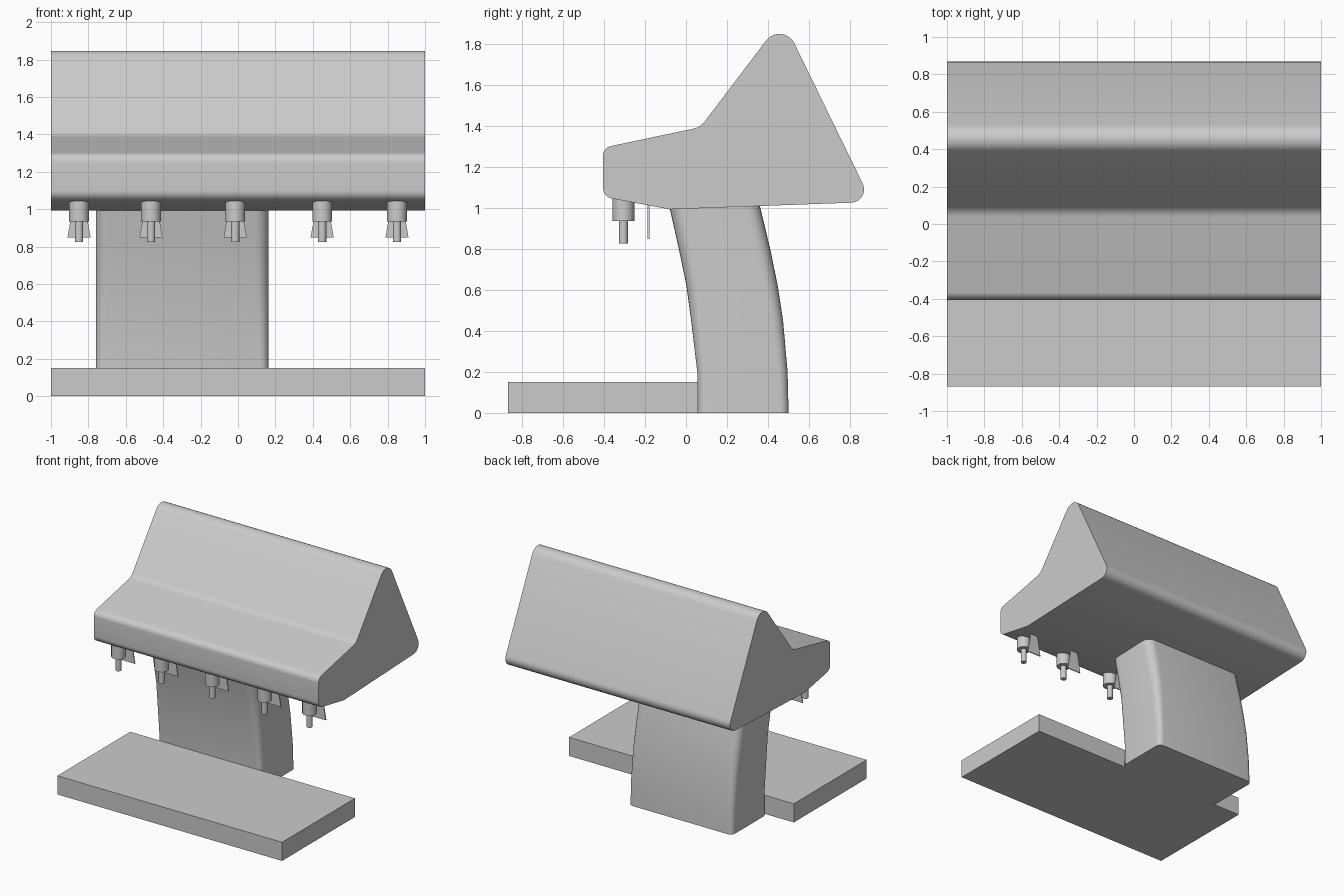
import bpy
import bmesh
import math
from mathutils import Vector

cube = bpy.data.objects.get("Cube")
if cube:
    bpy.data.objects.remove(cube, do_unlink=True)

grey = bpy.data.materials.new("light_grey")
grey.use_nodes = True
COLOUR = (0.6, 0.6, 0.6, 1)
grey.diffuse_color = COLOUR
grey.node_tree.nodes["Principled BSDF"].inputs["Base Color"].default_value = COLOUR


def loft(name, sections, smooth=True):
    """Skin a closed solid through rings with equal point counts."""
    bm = bmesh.new()
    rings = [[bm.verts.new(p) for p in ring] for ring in sections]
    n = len(rings[0])
    for a, b in zip(rings, rings[1:]):
        for i in range(n):
            j = (i + 1) % n
            bm.faces.new((a[i], a[j], b[j], b[i]))
    bm.faces.new(rings[0][::-1])
    bm.faces.new(rings[-1])
    bmesh.ops.recalc_face_normals(bm, faces=bm.faces)
    mesh = bpy.data.meshes.new(name)
    bm.to_mesh(mesh)
    bm.free()
    mesh.materials.append(grey)
    obj = bpy.data.objects.new(name, mesh)
    bpy.context.collection.objects.link(obj)
    if smooth:
        bpy.ops.object.select_all(action="DESELECT")
        obj.select_set(True)
        bpy.context.view_layer.objects.active = obj
        bpy.ops.object.shade_smooth_by_angle(angle=math.radians(35))
    return obj


def fillet(corners, steps=8):
    """Round each (u, v, radius) corner of a closed outline."""
    pts = []
    for i, (u, v, r) in enumerate(corners):
        p = Vector((u, v))
        a = (Vector(corners[i - 1][:2]) - p).normalized()
        b = (Vector(corners[(i + 1) % len(corners)][:2]) - p).normalized()
        if r == 0:
            pts.append(p)
            continue
        half = a.angle(b) / 2
        centre = p + (a + b).normalized() * r / math.sin(half)
        start = p + a * r / math.tan(half) - centre
        end = p + b * r / math.tan(half) - centre
        turn = start.angle(end)
        for k in range(steps + 1):
            t = k / steps
            pts.append(centre + (start * math.sin((1 - t) * turn)
                                 + end * math.sin(t * turn)) / math.sin(turn))
    return pts


def box(name, lo, hi):
    (x0, y0, z0), (x1, y1, z1) = lo, hi
    ring = [(x0, y0), (x1, y0), (x1, y1), (x0, y1)]
    return loft(name, [[(x, y, z) for x, y in ring] for z in (z0, z1)], False)


# Machine head: rounded side profile run across the full width
profile = fillet([(-0.405, 1.053, 0.055), (-0.08, 0.992, 0), (0.905, 1.028, 0.065),
                  (0.47, 1.92, 0.081), (0.07, 1.392, 0.09), (-0.405, 1.292, 0.05)])
loft("head", [[(x, p.x, p.y) for p in profile] for x in (-1, 1)])

# Base slab
box("base", (-1, -0.868, 0), (1, 0.058, 0.15))

# Curved column: height, front y, back y, corner radius
stations = [(0, 0.058, 0.5, 0.04), (0.2, 0.055, 0.495, 0.045),
            (0.45, 0.025, 0.473, 0.055), (0.62, 0.002, 0.447, 0.065),
            (0.8, -0.035, 0.41, 0.07), (1.03, -0.087, 0.355, 0.075)]
loft("column", [[(p.x, p.y, z) for p in fillet(
    [(-0.76, f, r), (0.163, f, r), (0.163, b, r), (-0.76, b, r)], 6)]
    for z, f, b, r in stations])


# Dispensing nozzles with a flared lever behind each
def tube(name, x, y, radius, z0, z1, sides=32):
    angles = [2 * math.pi * i / sides for i in range(sides)]
    loft(name, [[(x + radius * math.cos(a), y + radius * math.sin(a), z)
                 for a in angles] for z in (z0, z1)])


for i, x in enumerate((-0.85, -0.465, -0.015, 0.45, 0.85), 1):
    tube(f"nozzle_collar_{i}", x, -0.305, 0.053, 0.935, 1.1)
    tube(f"nozzle_spout_{i}", x, -0.305, 0.022, 0.825, 0.95)
    flare = [(x - 0.062, 0.847), (x + 0.062, 0.847), (x + 0.03, 1.03), (x - 0.03, 1.03)]
    loft(f"lever_{i}", [[(u, y, v) for u, v in flare] for y in (-0.187, -0.179)], False)
